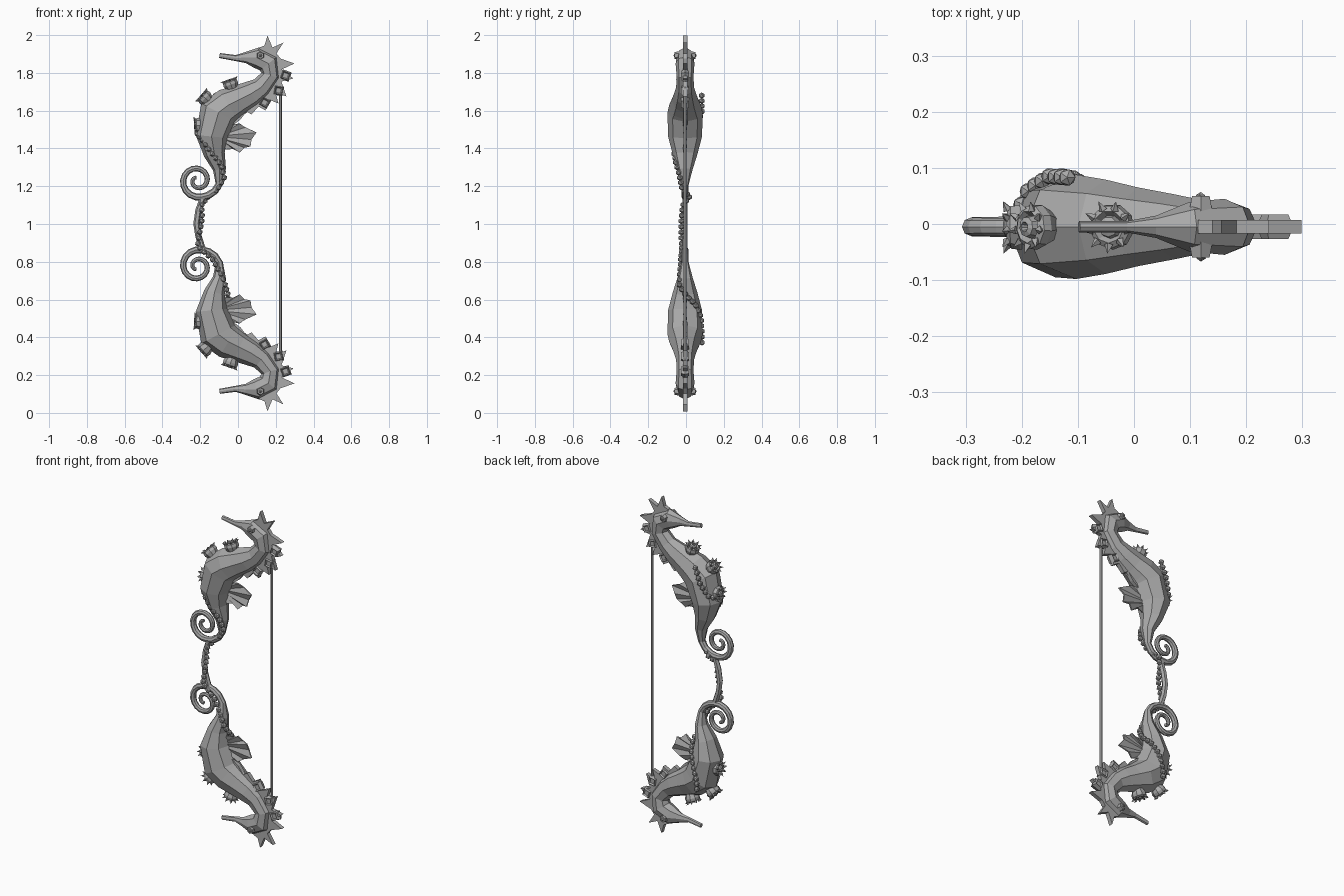
import bpy, bmesh, math
from mathutils import Vector, Matrix

cube = bpy.data.objects.get("Cube")
if cube:
    bpy.data.objects.remove(cube)

UNIT, MID, SHIFT = 189, 1.003, -0.005   # drawing units per model unit, mirror height, depth offset

stone = bpy.data.materials.new("stone_grey")
stone.use_nodes = True
GREY = (0.4, 0.4, 0.4, 1)
stone.diffuse_color = GREY
stone.node_tree.nodes["Principled BSDF"].inputs["Base Color"].default_value = GREY


def P(px, pz, y=0):
    """Side-profile drawing point to model space, relative to the mirror height."""
    return Vector(((px - 238.5) / UNIT, y, (224 - pz) / UNIT))


def finish(name, bm, mirror=True, thickness=0):
    bmesh.ops.recalc_face_normals(bm, faces=bm.faces)
    me = bpy.data.meshes.new(name)
    bm.to_mesh(me)
    bm.free()
    me.materials.append(stone)
    ob = bpy.data.objects.new(name, me)
    ob.location = (0, SHIFT, MID)
    bpy.context.collection.objects.link(ob)
    if thickness:
        mod = ob.modifiers.new("Thickness", 'SOLIDIFY')
        mod.thickness, mod.offset = thickness, 0
    if mirror:
        mod = ob.modifiers.new("Mirror", 'MIRROR')
        mod.use_axis = (False, False, True)
        mod.use_mirror_merge = False


def loft(bm, rings):
    rows = [[bm.verts.new(p) for p in ring] for ring in rings]
    n = len(rows[0])
    for a, b in zip(rows, rows[1:]):
        for i in range(n):
            bm.faces.new((a[i], a[(i + 1) % n], b[(i + 1) % n], b[i]))
    bm.faces.new(rows[0])
    bm.faces.new(rows[-1])


def tube(bm, stations, sides=8):
    """Loft elliptical sections (centre, in-plane radius, depth radius) along a path."""
    rings = []
    for i, (c, w, d) in enumerate(stations):
        t = stations[min(i + 1, len(stations) - 1)][0] - stations[max(i - 1, 0)][0]
        n = Vector((-t.z, 0, t.x)).normalized()
        angles = [math.tau * k / sides for k in range(sides)]
        rings.append([c + n * w * math.cos(a) + Vector((0, d * math.sin(a), 0)) for a in angles])
    loft(bm, rings)


def strip(bm, edge_a, edge_b):
    a, b = ([bm.verts.new(p) for p in e] for e in (edge_a, edge_b))
    for i in range(len(a) - 1):
        bm.faces.new((a[i], a[i + 1], b[i + 1], b[i]))


def aim(point, direction):
    return Matrix.Translation(point) @ direction.to_track_quat('Z', 'Y').to_matrix().to_4x4()


# Snout, head, neck, trunk and tail: drawing x, drawing z, half width, half depth
spine = [(220, 56, 2.5, .01), (236, 58.5, 3, .01), (246, 58, 5.5, .02), (257, 58, 10.5, .044),
         (269, 64, 11, .05), (271, 76, 9.5, .045), (262, 87.5, 10.5, .047), (252, 94, 13, .058),
         (240, 100, 15, .07), (229, 105.5, 17.5, .084), (219, 113, 19.5, .093), (212, 137, 16, .09),
         (215, 155, 10.5, .065), (220, 170, 6.5, .04)]
body = [(P(x, z), w / UNIT, d) for x, z, w, d in spine]
# Curled tail end as a shrinking spiral
STEPS = 28
for i in range(STEPS + 1):
    f = i / STEPS
    a = math.radians(10 + 600 * f)
    r = 22 - 48 * f if f < .1 else 17.2 - 14 * (f - .1) / .9
    w = (3.7 - 1.9 * f) / UNIT
    body.append((P(198 + r * math.cos(a), 181 + r * math.sin(a)), w, w))
bm = bmesh.new()
tube(bm, body)
finish("seahorse_body", bm)

# Eyes
bm = bmesh.new()
for s in (-1, 1):
    m = aim(P(261, 56, s * .041), Vector((0, s, 0)))
    bmesh.ops.create_cone(bm, cap_ends=True, segments=6, radius1=.024, radius2=.018, depth=.028, matrix=m)
    m = aim(P(261, 56, s * .052), Vector((0, s, 0)))
    bmesh.ops.create_icosphere(bm, subdivisions=1, radius=.01, matrix=m)
finish("eyes", bm)

# Spiny crest: strips between a jagged outer edge and the nape
outer = [(260, 48), (265, 46), (268, 36), (273, 48), (284, 43), (277, 54), (281, 59), (295, 64),
         (282, 70), (294, 79), (282, 82), (287, 97), (276, 93), (279, 104), (269, 100), (266, 111),
         (259, 107), (252, 115), (247, 112), (241, 120), (233, 126)]
inner = [(260, 56), (264, 57), (267, 58), (269, 60), (270, 62), (271, 64), (272, 66), (273, 69),
         (273, 72), (273, 76), (272, 80), (271, 84), (268, 87), (265, 90), (261, 93), (257, 95),
         (251, 98), (246, 102), (240, 106), (235, 111), (228, 118)]
bm = bmesh.new()
strip(bm, [P(*p) for p in outer], [P(*p) for p in inner])
finish("crest", bm, thickness=.024)

# Square studs on the crest, hollowed on both faces
bm = bmesh.new()
for x, z, turn in ((286, 76, 20), (279, 91, 10), (265, 103, 30)):
    for s in (-1, 1):
        m = aim(P(x, z, s * .011), Vector((0, s, 0))) @ Matrix.Rotation(math.radians(45 + s * turn), 4, 'Z')
        geo = bmesh.ops.create_cone(bm, cap_ends=True, segments=4, radius1=.037, radius2=.026, depth=.022, matrix=m)
        cap = max({f for v in geo['verts'] for f in v.link_faces}, key=lambda f: s * f.calc_center_median().y)
        bmesh.ops.inset_individual(bm, faces=[cap], thickness=.008, depth=0)
        bmesh.ops.translate(bm, verts=cap.verts, vec=(0, -s * .008, 0))
finish("crest_studs", bm)

# Pleated back fin
rim = [(228, 127), (240, 124), (246, 128), (257, 133), (252, 140), (251, 147),
       (245, 148), (240, 153), (234, 149), (226, 150)]
bm = bmesh.new()
fold = [.007 * (-1) ** i for i in range(len(rim))]
root = [P(222 + (x - 222) * .15, 137 + (z - 137) * .3, y * .3) for (x, z), y in zip(rim, fold)]
strip(bm, [P(x, z, y) for (x, z), y in zip(rim, fold)], root)
finish("back_fin", bm, thickness=.008)

# Barnacles along the belly: turned rosettes ringed with thorns
profile = [(.03, -.03), (.041, -.006), (.039, .01), (.029, .017), (.021, .006),
           (.018, .02), (.009, .024), (.005, .012)]
bm = bmesh.new()
for x, z, dx, dz in ((231, 84, -.35, 1), (205, 98, -.75, .65), (199, 126, -1, -.05)):
    m = aim(P(x, z), Vector((dx, 0, dz)))
    loft(bm, [[m @ Vector((r * math.cos(k * math.tau / 9), r * math.sin(k * math.tau / 9), h))
               for k in range(9)] for r, h in profile])
    for k in range(9):
        a = k * math.tau / 9
        out = Vector((math.cos(a), math.sin(a), .5))
        bmesh.ops.create_cone(bm, segments=4, radius1=.008, radius2=0, depth=.018,
                              matrix=m @ aim(out * .04, out))
finish("barnacles", bm)

# Grip joining the two tails
half = [(212, 193), (203, 199), (199, 211), (197, 224)]
path = half + [(x, 448 - z) for x, z in half[-2::-1]]
bm = bmesh.new()
tube(bm, [(P(x, z), .017, .016) for x, z in path], 6)
finish("grip", bm, mirror=False)

# Bowstring
bm = bmesh.new()
tube(bm, [(P(281, z), .008, .008) for z in (93, 355)], 6)
finish("bowstring", bm, mirror=False)

# Bead garland winding around the whole bow
garland = [P(*p) for p in (
    (216, 96, .088), (210, 112, .09), (203, 126, .066), (197, 133, 0), (204, 142, -.055),
    (212, 153, -.06), (222, 166, -.045), (225, 178, -.028), (218, 190, -.015), (209, 197, .025),
    (202, 206, -.012), (203, 218, -.02), (200, 235, -.02), (198, 246, -.018), (204, 252, -.018),
    (213, 260, -.022), (220, 272, -.028), (226, 286, -.03), (229, 297, .01), (225, 305, .055),
    (219, 318, .085), (214, 335, .09), (214, 347, .09))]
bm = bmesh.new()
SPACING, carry = .03, 0
for a, b in zip(garland, garland[1:]):
    length = (b - a).length
    while carry < length:
        bmesh.ops.create_icosphere(bm, subdivisions=1, radius=.0165,
                                   matrix=Matrix.Translation(a.lerp(b, carry / length)))
        carry += SPACING
    carry -= length
finish("bead_garland", bm, mirror=False)
